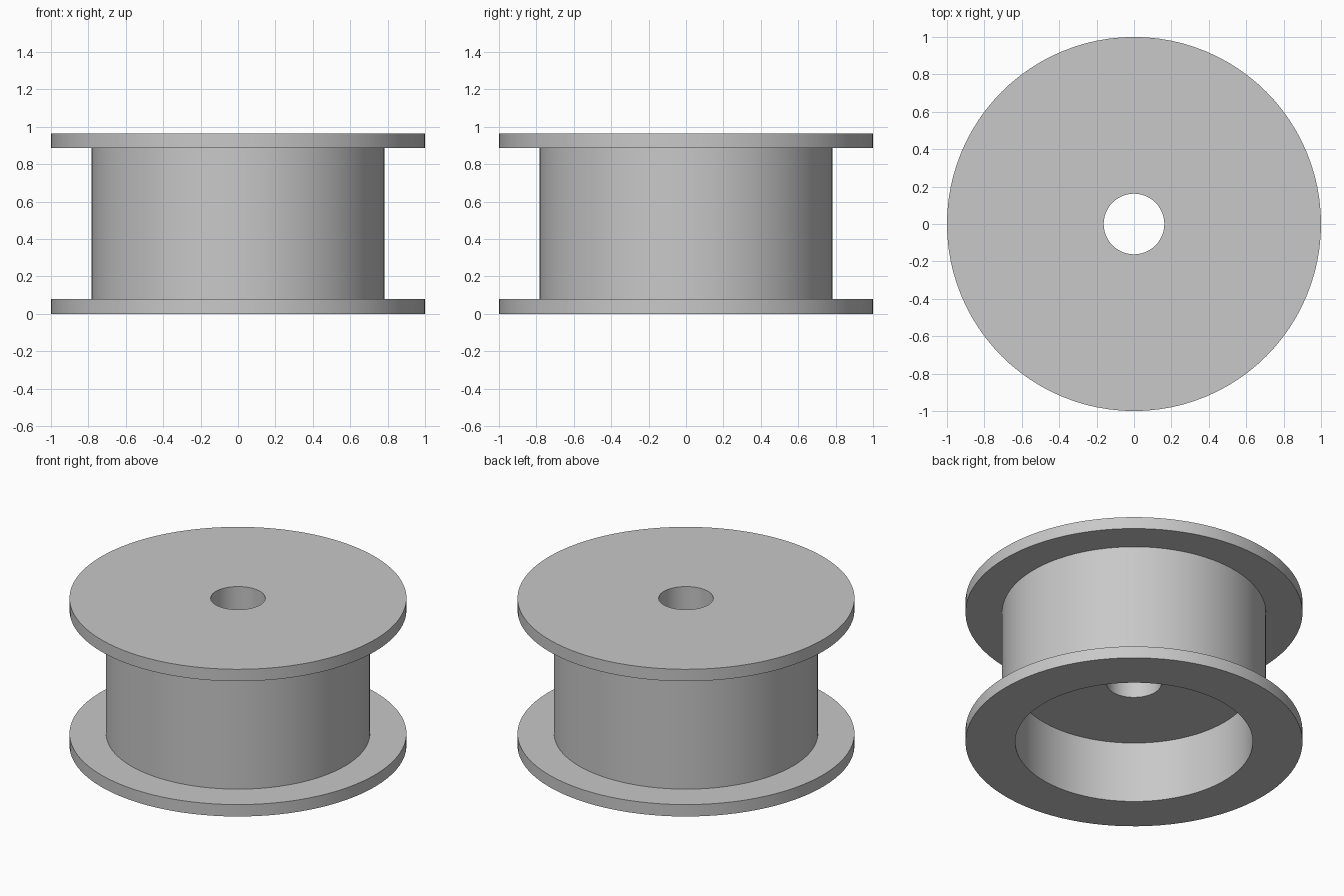
import bpy, bmesh, math

cube = bpy.data.objects.get("Cube")
if cube:
    bpy.data.objects.remove(cube, do_unlink=True)

# Main dimensions
FLANGE_R, DRUM_R, RECESS_R, BORE_R = 1.0, 0.783, 0.705, 0.162
HEIGHT, FLANGE_T, RECESS_DEPTH = 0.964, 0.078, 0.40
SEGMENTS = 96

# Plain grey plastic
grey = bpy.data.materials.new("grey_plastic")
colour = (0.58, 0.58, 0.58, 1.0)
grey.use_nodes = True
grey.diffuse_color = colour
grey.node_tree.nodes["Principled BSDF"].inputs["Base Color"].default_value = colour


def lathe(name, profile, material):
    """Revolve a closed (radius, z) profile around the z axis."""
    bm = bmesh.new()
    verts = [bm.verts.new((r, 0, z)) for r, z in profile]
    edges = [bm.edges.new((a, b)) for a, b in zip(verts, verts[1:] + verts[:1])]
    bmesh.ops.spin(bm, geom=verts + edges, cent=(0, 0, 0), axis=(0, 0, 1),
                   angle=math.tau, steps=SEGMENTS, use_merge=True)
    bmesh.ops.remove_doubles(bm, verts=bm.verts, dist=1e-5)
    bmesh.ops.recalc_face_normals(bm, faces=bm.faces)
    mesh = bpy.data.meshes.new(name)
    bm.to_mesh(mesh)
    bm.free()
    mesh.materials.append(material)
    obj = bpy.data.objects.new(name, mesh)
    bpy.context.collection.objects.link(obj)
    bpy.ops.object.select_all(action="DESELECT")
    obj.select_set(True)
    bpy.context.view_layer.objects.active = obj
    bpy.ops.object.shade_smooth_by_angle(angle=math.radians(30))
    return obj


# Spool: two flanges, drum, wide recess underneath, narrow bore through the top
lathe("spool_body", [
    (RECESS_R, 0),
    (FLANGE_R, 0),
    (FLANGE_R, FLANGE_T),
    (DRUM_R, FLANGE_T),
    (DRUM_R, HEIGHT - FLANGE_T),
    (FLANGE_R, HEIGHT - FLANGE_T),
    (FLANGE_R, HEIGHT),
    (BORE_R, HEIGHT),
    (BORE_R, RECESS_DEPTH),
    (RECESS_R, RECESS_DEPTH),
], grey)
